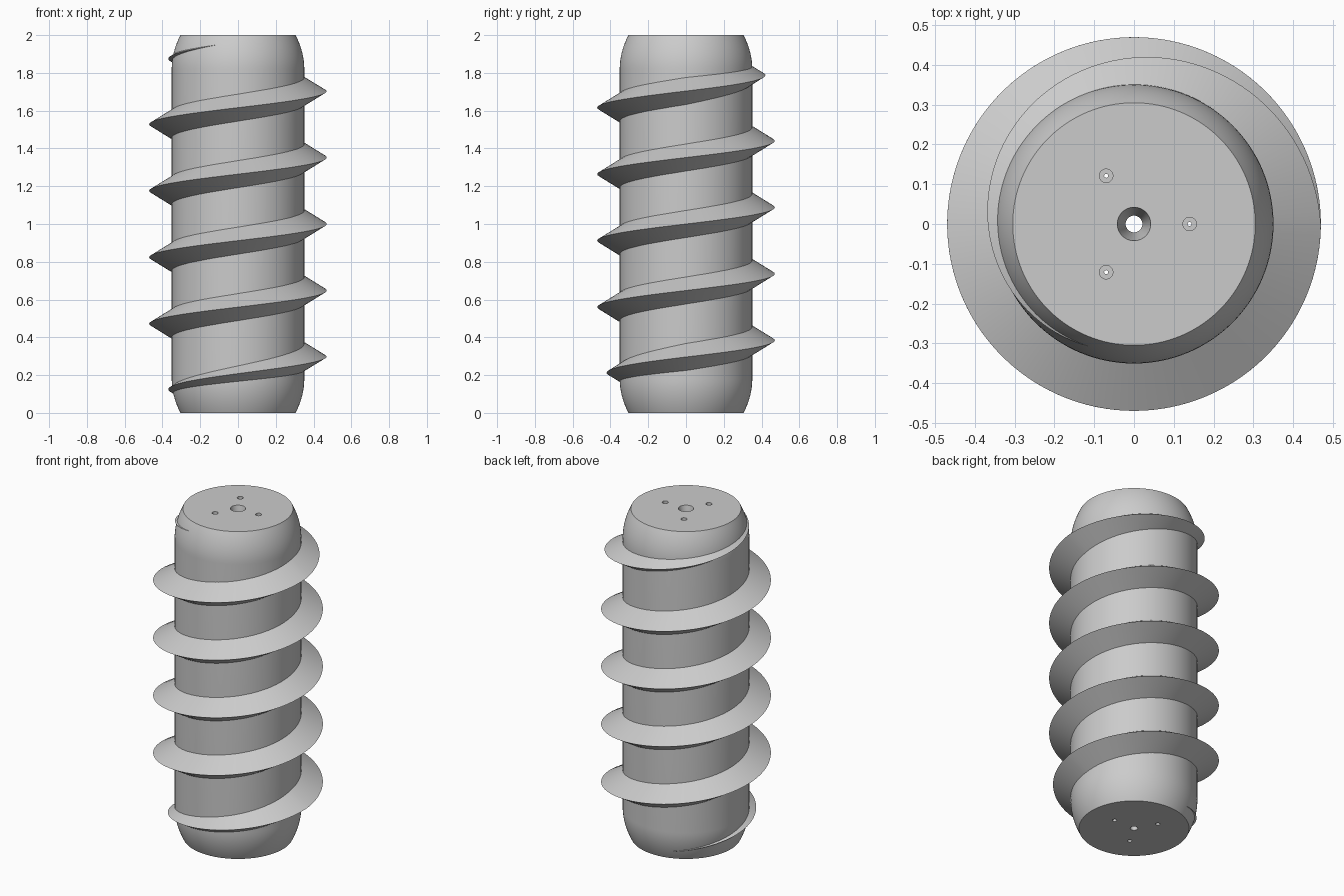
import bpy
import bmesh
from math import pi, sin, cos, radians

cube = bpy.data.objects.get("Cube")
if cube:
    bpy.data.objects.remove(cube, do_unlink=True)

GREY = (0.6, 0.6, 0.6, 1.0)
mat = bpy.data.materials.new("plain grey")
mat.use_nodes = True
mat.diffuse_color = GREY
mat.node_tree.nodes["Principled BSDF"].inputs["Base Color"].default_value = GREY


def make_object(name, bm):
    bmesh.ops.recalc_face_normals(bm, faces=bm.faces[:])
    mesh = bpy.data.meshes.new(name)
    bm.to_mesh(mesh)
    bm.free()
    mesh.materials.append(mat)
    obj = bpy.data.objects.new(name, mesh)
    bpy.context.collection.objects.link(obj)
    return obj


def select(obj):
    bpy.ops.object.select_all(action="DESELECT")
    obj.select_set(True)
    bpy.context.view_layer.objects.active = obj


def lathe(name, profile, steps, x=0.0, y=0.0):
    """Revolve a closed (radius, height) profile about a vertical axis."""
    bm = bmesh.new()
    rings = [[bm.verts.new((x + r * cos(2 * pi * i / steps), y + r * sin(2 * pi * i / steps), z))
              for r, z in profile] for i in range(steps)]
    n = len(profile)
    for i in range(steps):
        a, b = rings[i], rings[(i + 1) % steps]
        for j in range(n):
            k = (j + 1) % n
            bm.faces.new((a[j], b[j], b[k], a[k]))
    return make_object(name, bm)


# Barrel with rounded shoulders and a countersunk central bore
RADIUS, SHOULDER, DROP = 0.351, 0.18, 0.046
upper = [(RADIUS - DROP * (i / 10) ** 2, 2 - SHOULDER + SHOULDER * i / 10) for i in range(11)]
lower = [(r, 2 - z) for r, z in reversed(upper)]
bore = [(0.042, 2.0), (0.021, 1.9), (0.021, 0.0)]
barrel = lathe("barrel", lower + upper + bore, 128)

# Three stepped bolt holes around the bore
for i in range(3):
    angle = radians(120 * i)
    bm = bmesh.new()
    cutter_profile = [(0.005, -0.1), (0.012, -0.1), (0.012, 0.1), (0.005, 0.1),
                      (0.005, 1.9), (0.017, 1.9), (0.017, 2.1), (0.005, 2.1)]
    # Solid of revolution with end caps
    rings = [[bm.verts.new((0.14 * cos(angle) + r * cos(2 * pi * s / 24),
                            0.14 * sin(angle) + r * sin(2 * pi * s / 24), z))
              for s in range(24)] for r, z in cutter_profile[1:-1]]
    for a, b in zip(rings, rings[1:]):
        for s in range(24):
            t = (s + 1) % 24
            bm.faces.new((a[s], a[t], b[t], b[s]))
    bm.faces.new(rings[0])
    bm.faces.new(rings[-1])
    cutter = make_object("bolt_hole_cutter", bm)
    cutter.hide_render = True
    select(barrel)
    cut = barrel.modifiers.new("bolt hole", "BOOLEAN")
    cut.operation = "DIFFERENCE"
    cut.solver = "EXACT"
    cut.object = cutter
    bpy.ops.object.modifier_apply(modifier=cut.name)
    bpy.data.objects.remove(cutter, do_unlink=True)

# Sharp helical thread that fades into the shoulders at both ends
PITCH, TIP, ROOT, SLOPE, TURNS, STEPS = 0.352, 0.47, 0.29, 0.6, 2.7, 640
bm = bmesh.new()
sections = []
for i in range(STEPS + 1):
    turn = -TURNS + 2 * TURNS * i / STEPS
    tip = TIP - 0.205 * max(0, abs(turn) - 2)
    half = SLOPE * (tip - ROOT)
    z = 1 + PITCH * turn
    c, s = cos(2 * pi * turn), sin(2 * pi * turn)
    sections.append([bm.verts.new((r * c, r * s, h))
                     for r, h in ((ROOT, z - half), (tip, z), (ROOT, z + half))])
for a, b in zip(sections, sections[1:]):
    for j in range(3):
        k = (j + 1) % 3
        bm.faces.new((a[j], b[j], b[k], a[k]))
bm.faces.new(sections[0])
bm.faces.new(sections[-1])
thread = make_object("thread", bm)

# Smooth curved faces, keep crisp rims and thread crest
for obj in (barrel, thread):
    select(obj)
    bpy.ops.object.shade_smooth_by_angle(angle=radians(30))
